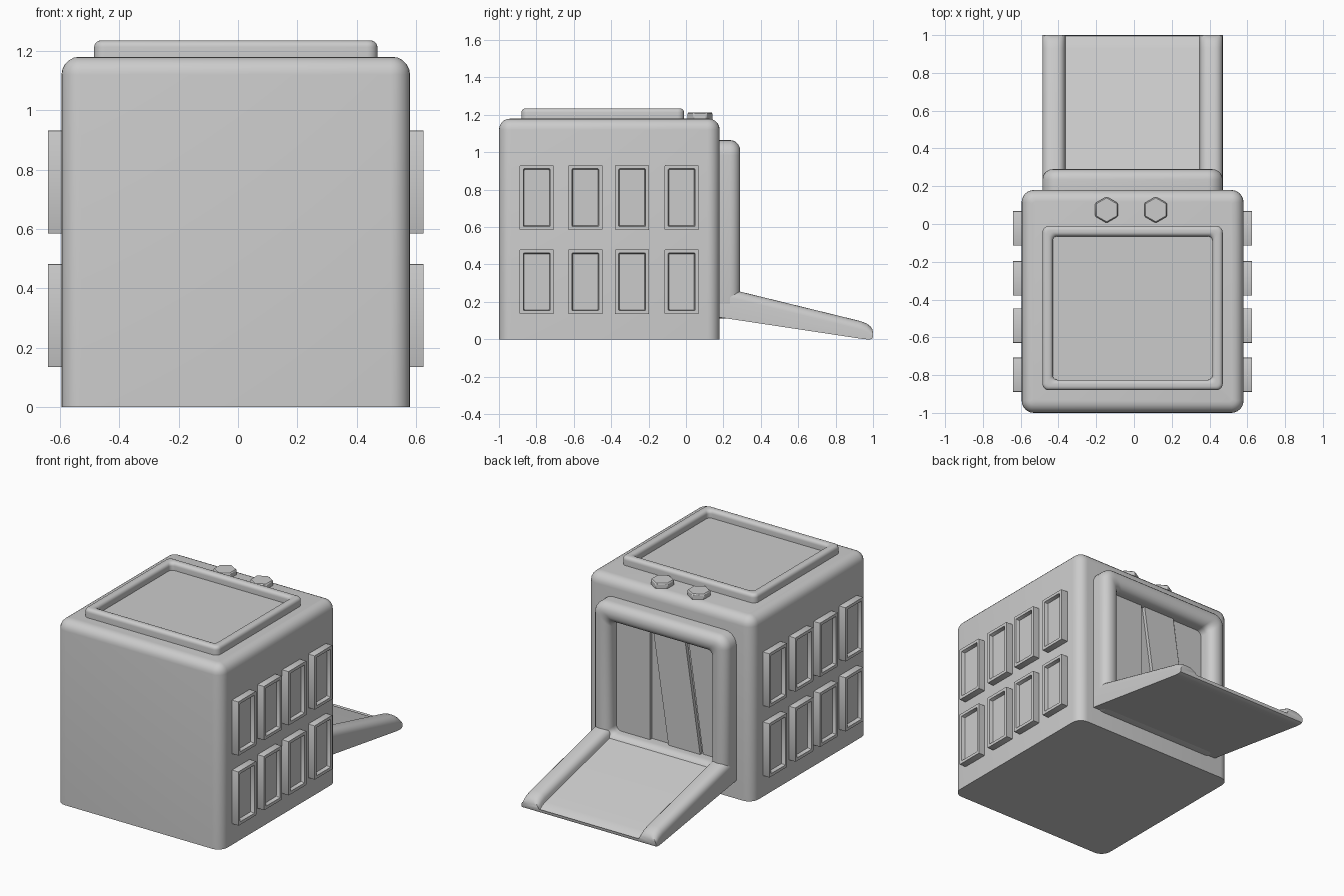
import bpy, bmesh
from math import sin, cos, pi, radians
from mathutils import Matrix, Vector

if "Cube" in bpy.data.objects:
    bpy.data.objects.remove(bpy.data.objects["Cube"])

CX = -0.0075          # middle of the building in x


def frame(origin, x_axis, y_axis, z_axis):
    m = Matrix((x_axis, y_axis, z_axis)).transposed().to_4x4()
    m.translation = Vector(origin)
    return m


def loft(name, rings, cap_start=True, cap_end=True):
    """Skin a list of equal-length closed rings."""
    bm = bmesh.new()
    loops = [[bm.verts.new(p) for p in ring] for ring in rings]
    n = len(loops[0])
    for a, b in zip(loops, loops[1:]):
        for i in range(n):
            j = (i + 1) % n
            bm.faces.new((a[i], a[j], b[j], b[i]))
    if cap_start:
        bm.faces.new(loops[0][::-1])
    if cap_end:
        bm.faces.new(loops[-1])
    bmesh.ops.recalc_face_normals(bm, faces=bm.faces)
    mesh = bpy.data.meshes.new(name)
    bm.to_mesh(mesh)
    bm.free()
    ob = bpy.data.objects.new(name, mesh)
    bpy.context.collection.objects.link(ob)
    return ob


def rounded_panel(name, w, h, r, profile, matrix, r_min=0.015, steps=6):
    """Rounded rectangle stepped through (inset, height) profile points."""
    rings = []
    for inset, z in profile:
        rad = max(r - inset, r_min)
        hw, hh = w / 2 - inset - rad, h / 2 - inset - rad
        ring = []
        for k, (sx, sy) in enumerate(((1, 1), (-1, 1), (-1, -1), (1, -1))):
            for s in range(steps + 1):
                a = (k + s / steps) * pi / 2
                ring.append(matrix @ Vector((sx * hw + rad * cos(a), sy * hh + rad * sin(a), z)))
        rings.append(ring)
    return loft(name, rings)


def round_edge(inset, top, r, inward, steps=5):
    """Quarter-round profile; inward=True climbs the outer edge, False descends."""
    pts = []
    for s in range(steps + 1):
        a = s / steps * pi / 2
        if inward:
            pts.append((inset + r - r * cos(a), top - r + r * sin(a)))
        else:
            pts.append((inset - r + r * sin(a), top - r + r * cos(a)))
    return pts


UP = frame((CX, -0.41, 0), (1, 0, 0), (0, 1, 0), (0, 0, 1))

# main block, rounded everywhere but the base
rounded_panel("body", 1.175, 1.18, 0.065, [(0, 0)] + round_edge(0, 1.18, 0.06, True), UP)

# raised roof rim with flat recessed panel
rim = UP.copy()
rim.translation.y = -0.445
rounded_panel("roof_rim", 0.955, 0.87, 0.035,
              [(0, 1.17)] + round_edge(0, 1.235, 0.022, True)
              + round_edge(0.055, 1.235, 0.022, False) + [(0.055, 1.185)], rim, r_min=0.025)

# hexagonal roof caps
for x in (-0.145, 0.115):
    bpy.ops.mesh.primitive_cylinder_add(vertices=6, radius=0.07, depth=0.04,
                                        location=(x, 0.075, 1.192))
    cap = bpy.context.object
    cap.name = "roof_cap"
    bev = cap.modifiers.new("edge", "BEVEL")
    bev.width, bev.segments = 0.006, 1

# windows: two rows of four on each side wall
window = [(0, -0.01), (0, 0.045), (0.019, 0.045), (0.024, 0.022)]
for side in (1, -1):
    for y in (-0.798, -0.538, -0.288, -0.023):
        for z in (0.3075, 0.7575):
            m = frame((CX + side * 0.5875, y, z), (0, side, 0), (0, 0, 1), (side, 0, 0))
            rounded_panel("window", 0.182, 0.347, 0.004, window, m, r_min=0.004, steps=2)

# rounded doorway surround, its lower bar is buried in the ramp
door = frame((CX, 0.18, 0.5875), (-1, 0, 0), (0, 0, 1), (0, 1, 0))
rounded_panel("door_frame", 0.955, 0.955, 0.08,
              [(0, -0.01)] + round_edge(0, 0.11, 0.055, True)
              + round_edge(0.12, 0.11, 0.055, False) + [(0.12, 0.004)], door, r_min=0.035)


def strip(name, corners, y0, y1):
    loft(name, [[(x, y, z) for x, z in corners] for y in (y0, y1)])


# door strips: a straight one, a swinging one and the one behind
strip("door_strip_left", [(0.35, 0.2), (0.35, 0.95), (0.112, 0.95), (0.112, 0.2)], 0.175, 0.206)
strip("door_strip_middle", [(-0.02, 0.225), (0.09, 0.95), (-0.135, 0.95), (-0.245, 0.225)], 0.175, 0.206)
strip("door_strip_right", [(-0.26, 0.2), (-0.15, 0.95), (-0.365, 0.95), (-0.365, 0.2)], 0.175, 0.192)


def ramp_section(y, bottom, top):
    """Half-round side rails with a lower deck between them."""
    r = min(0.045, top - bottom - 0.012)
    half = [(0.4775, bottom), (0.4775, top - r)]
    for s in range(1, 6):
        a = s / 5 * pi / 2
        half.append((0.4775 - r + r * cos(a), top - r + r * sin(a)))
    for s in range(6):
        a = s / 5 * pi / 2
        half.append((0.3575 + r - r * sin(a), top - r + r * cos(a)))
    half.append((0.355, max(top - 0.052, bottom + 0.01)))
    pts = half + [(-x, z) for x, z in reversed(half)]
    return [(CX + x, y, z) for x, z in pts]


# entry ramp
loft("ramp", [ramp_section(*s) for s in (
    (0.175, 0.118, 0.283), (0.93, 0.004, 0.098), (0.965, 0.0, 0.085),
    (0.985, 0.0, 0.070), (0.996, 0.004, 0.055), (1.0, 0.014, 0.040))])

# smooth shading with crisp edges
for ob in bpy.context.scene.objects:
    ob.select_set(True)
    bpy.context.view_layer.objects.active = ob
bpy.ops.object.shade_smooth_by_angle(angle=radians(32))
